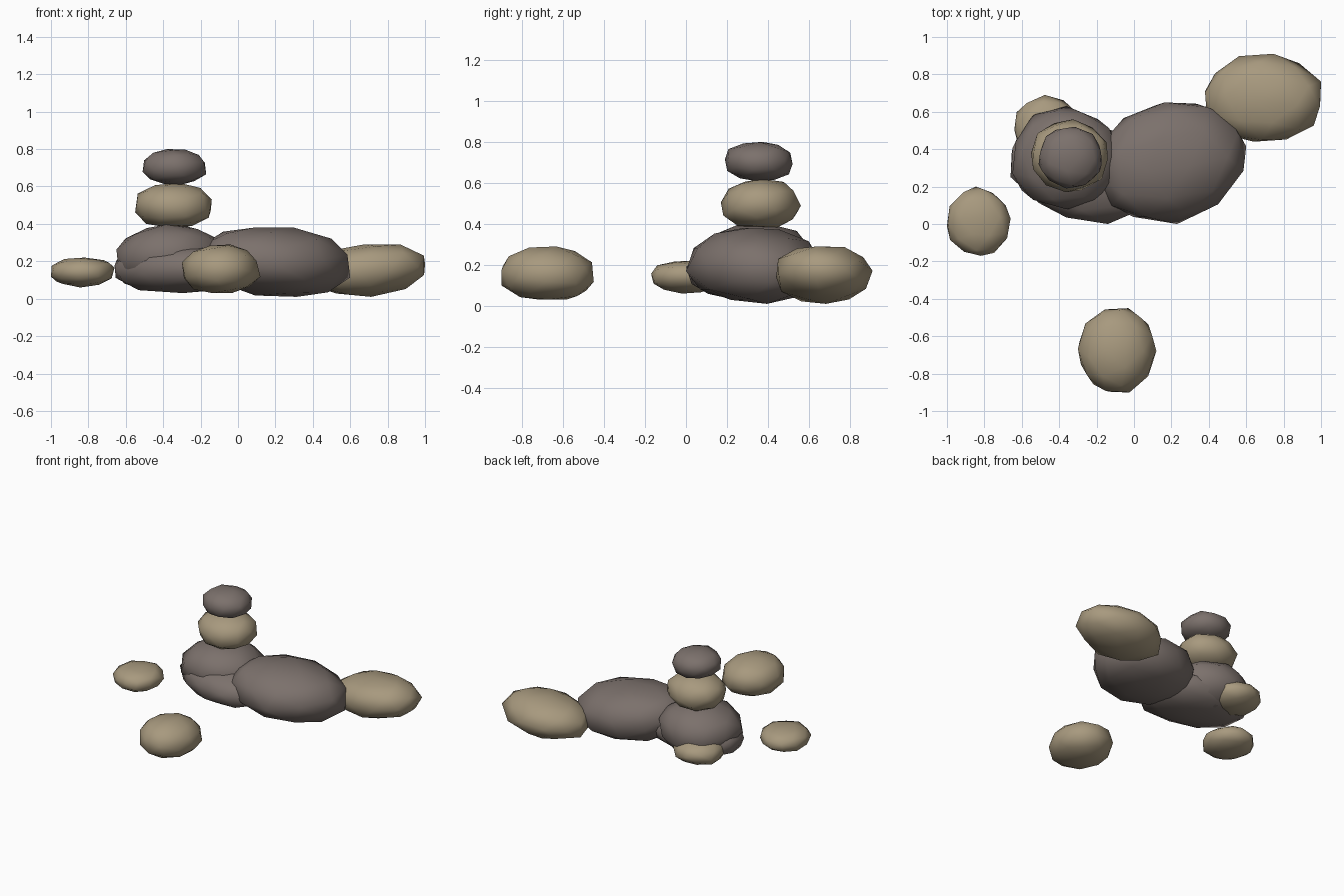
import bpy
import bmesh
import math
import random
from mathutils import Euler, Vector

cube = bpy.data.objects.get("Cube")
if cube:
    bpy.data.objects.remove(cube, do_unlink=True)


def material(name, rgb):
    mat = bpy.data.materials.new(name)
    mat.use_nodes = True
    mat.diffuse_color = (*rgb, 1)
    mat.node_tree.nodes["Principled BSDF"].inputs["Base Color"].default_value = (*rgb, 1)
    return mat


grey = material("grey stone", (0.2, 0.165, 0.15))
tan = material("tan stone", (0.39, 0.32, 0.21))


def stone(name, mat, xs, ys, zs, seed, yaw=0, pitch=0, boxy=0.85):
    """Irregular low-poly pebble fitted to the given extents."""
    rng = random.Random(seed)
    bm = bmesh.new()
    bmesh.ops.create_icosphere(bm, subdivisions=2, radius=1)
    spin = Euler([rng.uniform(0, math.pi) for _ in range(3)]).to_matrix()
    tilt = Euler((0, math.radians(pitch), math.radians(yaw))).to_matrix()
    extents = (xs, ys, zs)
    half = [(hi - lo) / 2 for lo, hi in extents]
    for v in bm.verts:
        p = spin @ v.co * rng.uniform(0.95, 1.04)
        p.z = math.copysign(abs(p.z) ** boxy, p.z)
        v.co = tilt @ Vector([c * h for c, h in zip(p, half)])
    # Stretch to the exact extents
    for axis, (lo, hi) in enumerate(extents):
        values = [v.co[axis] for v in bm.verts]
        low, span = min(values), max(values) - min(values)
        for v in bm.verts:
            v.co[axis] = lo + (v.co[axis] - low) / span * (hi - lo)
    centre = Vector([(lo + hi) / 2 for lo, hi in extents])
    bmesh.ops.translate(bm, verts=bm.verts, vec=-centre)
    for f in bm.faces:
        f.smooth = True
    mesh = bpy.data.meshes.new(name)
    bm.to_mesh(mesh)
    bm.free()
    mesh.materials.append(mat)
    obj = bpy.data.objects.new(name, mesh)
    obj.location = centre
    bpy.context.collection.objects.link(obj)


# Large base boulders
stone("long_boulder", grey, (-0.2, 0.6), (0, 0.65), (0.01, 0.38), 3, yaw=18, pitch=5)
stone("stack_base", grey, (-0.65, -0.08), (0.08, 0.63), (0.05, 0.4), 5)
stone("low_boulder", grey, (-0.66, 0.1), (0, 0.55), (0.03, 0.29), 8, yaw=-22)

# Balanced stack
stone("stack_middle", tan, (-0.55, -0.14), (0.17, 0.56), (0.38, 0.62), 11, boxy=0.75)
stone("stack_top", grey, (-0.51, -0.17), (0.19, 0.52), (0.61, 0.8), 14)

# Scattered pebbles
stone("right_pebble", tan, (0.38, 1), (0.44, 0.91), (0.01, 0.29), 17, pitch=-4)
stone("left_pebble", tan, (-1, -0.66), (-0.17, 0.2), (0.06, 0.22), 20)
stone("front_pebble", tan, (-0.3, 0.12), (-0.9, -0.45), (0.03, 0.29), 23)
stone("back_pebble", tan, (-0.64, -0.29), (0.34, 0.69), (0.05, 0.23), 26)
